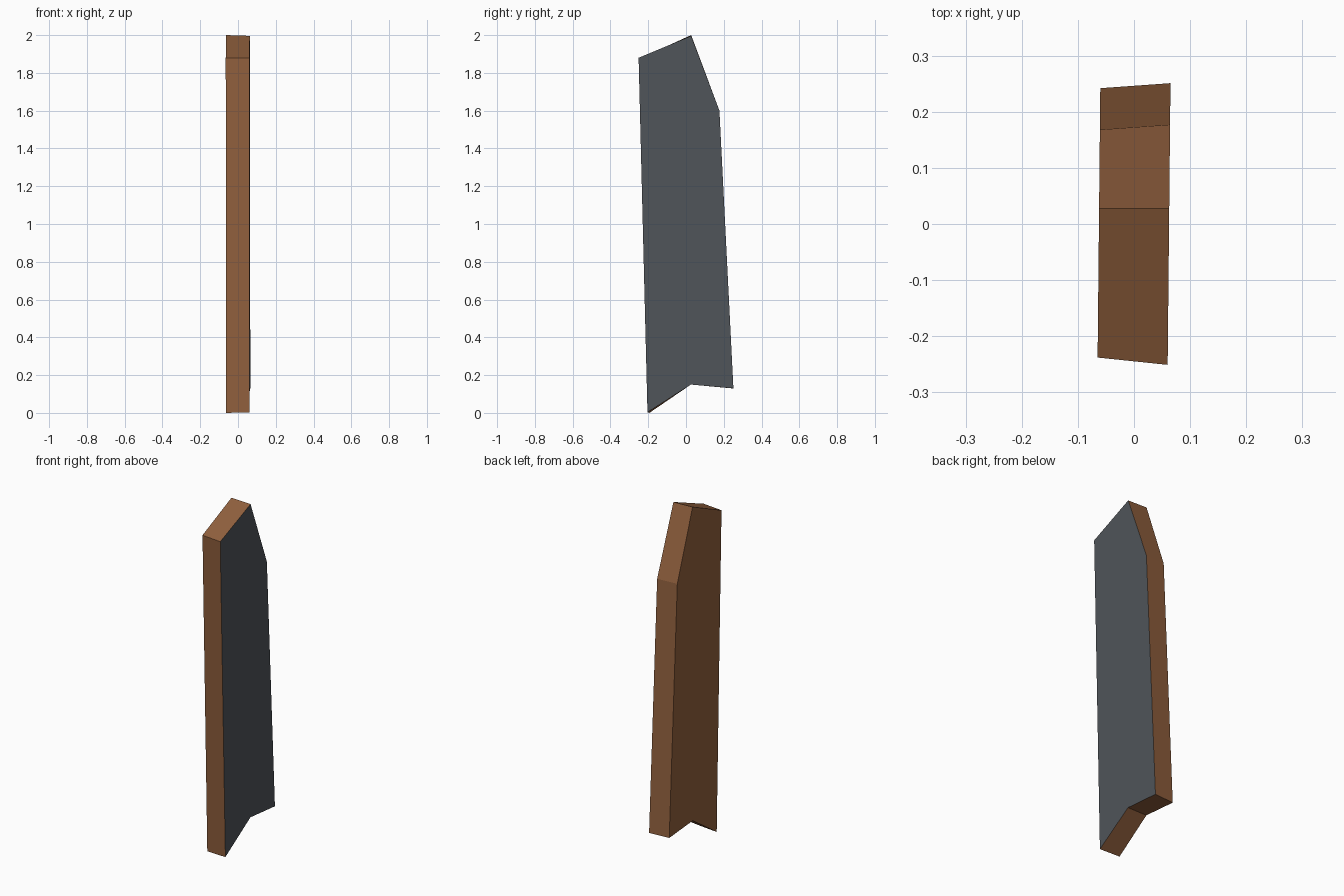
import bpy, bmesh

if "Cube" in bpy.data.objects:
    bpy.data.objects.remove(bpy.data.objects["Cube"])


def material(name, rgb):
    m = bpy.data.materials.new(name)
    m.diffuse_color = (*rgb, 1.0)
    m.use_nodes = True
    m.node_tree.nodes["Principled BSDF"].inputs["Base Color"].default_value = m.diffuse_color
    return m


# side profiles (y, z), same order; the plank is slightly skewed across its thickness
right = [(-0.204, 0.003), (0.026, 0.15), (0.251, 0.13),
         (0.177, 1.60), (0.0275, 1.996), (-0.251, 1.88)]
left = [(-0.194, 0.0), (0.026, 0.15), (0.242, 0.13),
        (0.168, 1.60), (0.0275, 2.0), (-0.238, 1.88)]

bm = bmesh.new()
r = [bm.verts.new((0.0625 + 0.01 * y, y, z)) for y, z in right]
l = [bm.verts.new((-0.0625 + 0.01 * y, y, z)) for y, z in left]

# grey panel face on the right, wood everywhere else
panel = bm.faces.new(r)
bm.faces.new(l[::-1])
for i in range(len(r)):
    j = (i + 1) % len(r)
    bm.faces.new((r[i], l[i], l[j], r[j]))
panel.material_index = 1
bmesh.ops.recalc_face_normals(bm, faces=bm.faces[:])

mesh = bpy.data.meshes.new("wooden_plank")
bm.to_mesh(mesh)
bm.free()
mesh.materials.append(material("brown wood", (0.283, 0.117, 0.047)))
mesh.materials.append(material("dark grey", (0.080, 0.090, 0.102)))
plank = bpy.data.objects.new("wooden_plank", mesh)
bpy.context.collection.objects.link(plank)
